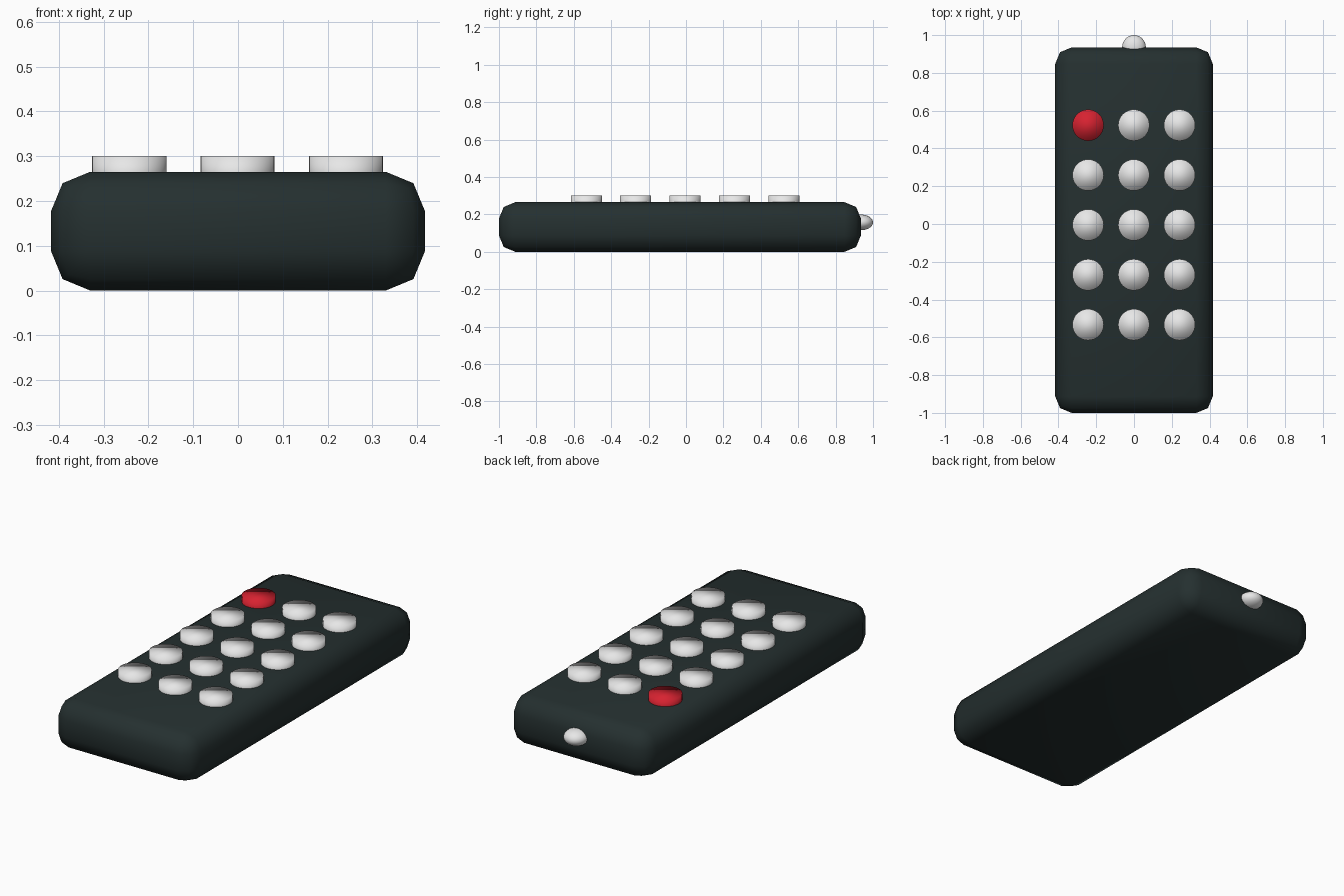
import bpy

if "Cube" in bpy.data.objects:
    bpy.data.objects.remove(bpy.data.objects["Cube"])


def material(name, rgb):
    m = bpy.data.materials.new(name)
    m.diffuse_color = (*rgb, 1.0)
    m.use_nodes = True
    m.node_tree.nodes["Principled BSDF"].inputs["Base Color"].default_value = m.diffuse_color
    return m


CHARCOAL = material("charcoal", (0.018, 0.029, 0.029))
LIGHT_GREY = material("light_grey", (0.8, 0.8, 0.8))
RED = material("red", (0.68, 0.016, 0.03))


def finish(name, mat):
    """Name, colour and smooth the active object."""
    ob = bpy.context.object
    ob.name = ob.data.name = name
    ob.data.materials.append(mat)
    bpy.ops.object.shade_smooth()
    return ob


# Casing: box with a two-step rounded edge
bpy.ops.mesh.primitive_cube_add(size=1, location=(0, -0.0325, 0.1325))
bpy.context.object.scale = (0.834, 1.935, 0.265)
bpy.ops.object.transform_apply(location=False, rotation=False, scale=True)
casing = finish("casing", CHARCOAL)
bevel = casing.modifiers.new("rounded_edges", 'BEVEL')
bevel.width = 0.087
bevel.segments = 2
bevel.limit_method = 'NONE'

# Buttons: five rows of three, the top left one is the power button
for row in range(5):
    for col in range(3):
        bpy.ops.mesh.primitive_cylinder_add(
            vertices=32, radius=0.083, depth=0.08,
            location=(-0.243 + 0.242 * col, 0.523 - 0.264 * row, 0.26))
        if row == 0 and col == 0:
            finish("power_button", RED)
        else:
            finish(f"button_{row + 1}_{col + 1}", LIGHT_GREY)

# Signal lamp: flattened dome half sunk in the back end
bpy.ops.mesh.primitive_uv_sphere_add(segments=32, ring_count=16, radius=1,
                                     location=(0, 0.935, 0.157))
bpy.context.object.scale = (0.063, 0.065, 0.042)
bpy.ops.object.transform_apply(location=False, rotation=False, scale=True)
finish("signal_lamp", LIGHT_GREY)
